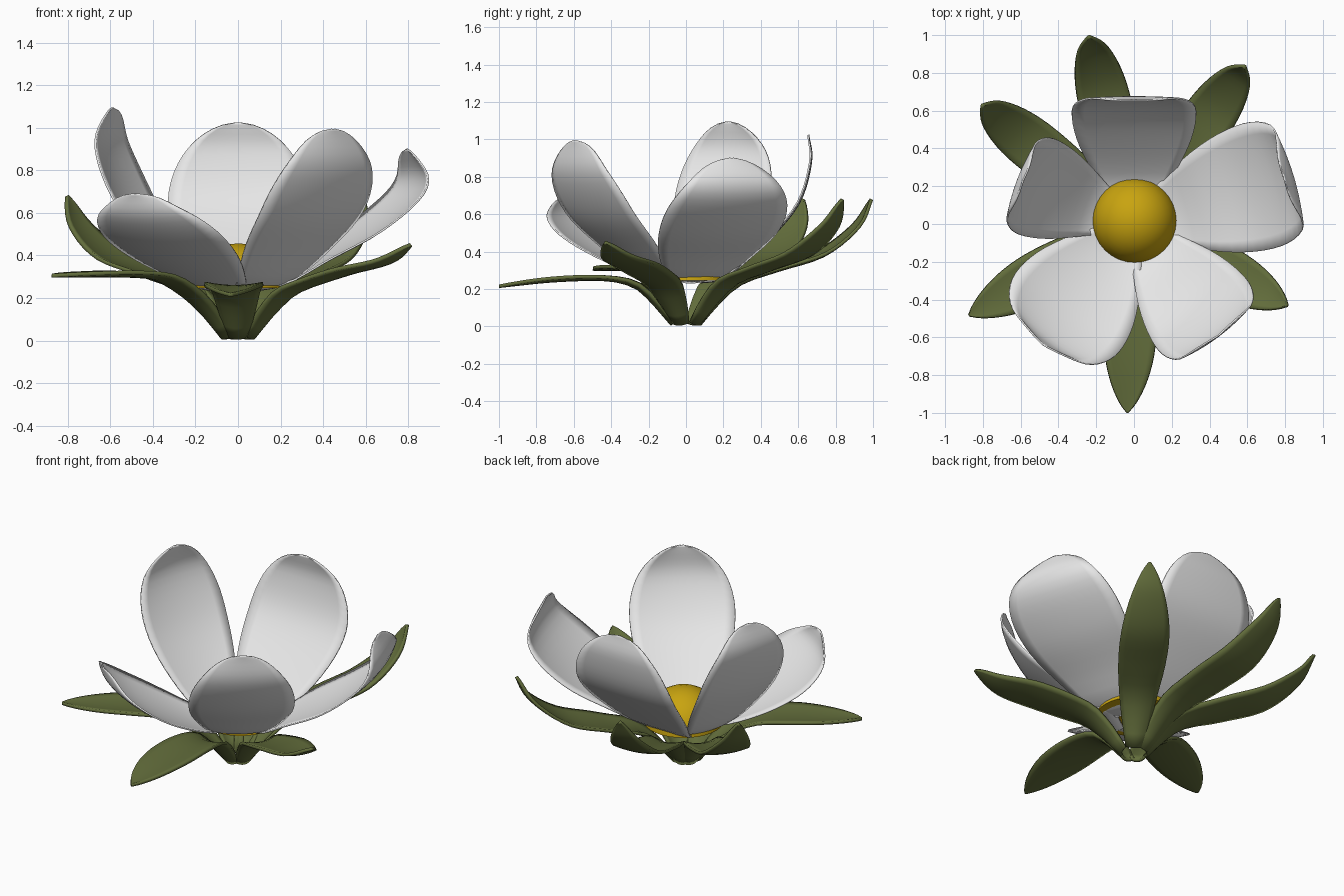
import bpy, bmesh, math
from mathutils import Vector

if "Cube" in bpy.data.objects:
    bpy.data.objects.remove(bpy.data.objects["Cube"])


def material(name, rgb):
    m = bpy.data.materials.new(name)
    m.diffuse_color = (*rgb, 1)
    m.use_nodes = True
    m.node_tree.nodes["Principled BSDF"].inputs["Base Color"].default_value = m.diffuse_color
    return m


WHITE = material("petal white", (0.80, 0.80, 0.80))
GREEN = material("sepal green", (0.125, 0.155, 0.045))
YELLOW = material("centre yellow", (0.58, 0.37, 0.005))


def finish(bm, name, mat):
    me = bpy.data.meshes.new(name)
    bm.to_mesh(me)
    bm.free()
    me.materials.append(mat)
    ob = bpy.data.objects.new(name, me)
    bpy.context.collection.objects.link(ob)
    for p in me.polygons:
        p.use_smooth = True
    return ob


def sample(pts):
    """Smooth curve through the (radius, height) points, as a function of arc length 0..1."""
    p = [Vector(q) for q in pts]
    p = [2 * p[0] - p[1]] + p + [2 * p[-1] - p[-2]]
    fine = []
    for i in range(1, len(p) - 2):
        a, b, c, d = p[i - 1:i + 3]
        for k in range(16):
            t = k / 16
            fine.append(0.5 * (2 * b + (c - a) * t + (2 * a - 5 * b + 4 * c - d) * t ** 2
                               + (3 * b - a - 3 * c + d) * t ** 3))
    fine.append(p[-2])
    lens = [0]
    for a, b in zip(fine, fine[1:]):
        lens.append(lens[-1] + (b - a).length)

    def at(t):
        s = t * lens[-1]
        for i in range(len(fine) - 1):
            if s <= lens[i + 1] + 1e-9:
                f = (s - lens[i]) / (lens[i + 1] - lens[i])
                return fine[i].lerp(fine[i + 1], f), (fine[i + 1] - fine[i]).normalized()
        return fine[-1], (fine[-1] - fine[-2]).normalized()
    return at


def leaf(name, angle, profile, half, base, widest, power, cup, base_cup, thick, mat, rows=22, cols=10):
    """Curved blade: width outline swept along a radial profile, with cupped edges."""
    at = sample(profile)
    a = math.radians(angle)
    out, side = Vector((math.cos(a), math.sin(a), 0)), Vector((-math.sin(a), math.cos(a), 0))
    up = Vector((0, 0, 1))
    bm = bmesh.new()
    grid = []
    for i in range(rows + 1):
        t = 1 - (1 - i / rows) ** 1.5
        if t < widest:
            w = base + (1 - base) * math.sin(math.pi / 2 * t / widest)
        else:
            w = max(0, 1 - ((t - widest) / (1 - widest)) ** 2) ** power
        w = max(w, 0.03)
        c, tan = at(t)
        depth = (cup + base_cup * max(0, 1 - t / 0.4)) * w
        row = []
        for j in range(cols + 1):
            u = 2 * j / cols - 1
            q = c + Vector((-tan.y, tan.x)) * depth * u * u
            row.append(bm.verts.new(out * q.x + up * q.y + side * u * half * w))
        grid.append(row)
    for r0, r1 in zip(grid, grid[1:]):
        for j in range(cols):
            bm.faces.new((r0[j], r1[j], r1[j + 1], r0[j + 1]))
    bmesh.ops.recalc_face_normals(bm, faces=bm.faces)
    ob = finish(bm, name, mat)
    s = ob.modifiers.new("thickness", "SOLIDIFY")
    s.thickness, s.offset = thick, 0
    return ob


# petals: angle, half width, cup depth, radial profile
root = [(0.08, 0.235), (0.21, 0.262)]
petals = [
    (90, 0.33, 0.01, root + [(0.41, 0.43), (0.60, 0.65), (0.67, 0.88), (0.655, 1.025)]),
    (17, 0.34, 0.03, root + [(0.38, 0.36), (0.62, 0.49), (0.82, 0.65), (0.88, 0.77), (0.83, 0.90)]),
    (307, 0.30, 0.03, root + [(0.40, 0.41), (0.60, 0.59), (0.73, 0.81), (0.74, 0.995)]),
    (233, 0.345, 0.045, root + [(0.42, 0.35), (0.62, 0.46), (0.76, 0.58), (0.80, 0.69)]),
    (159, 0.27, 0.025, root + [(0.38, 0.43), (0.55, 0.66), (0.655, 0.92), (0.63, 1.095)]),
]
for n, (ang, half, cup, prof) in enumerate(petals, 1):
    leaf(f"petal_{n}", ang, prof, half, 0.33, 0.63, 0.52, cup, 0, 0.009, WHITE)

# sepals: three with raised tips at the back, three flatter ones
foot = [(0.075, 0.01), (0.18, 0.13), (0.30, 0.23)]
raised = foot + [(0.50, 0.30), (0.75, 0.38), (0.94, 0.53), (1.02, 0.68)]
sepals = [
    (55, raised),
    (103.5, raised),
    (142, raised),
    (209, foot + [(0.42, 0.29), (0.60, 0.305), (0.80, 0.305), (1.00, 0.305)]),
    (268, foot[:2] + [(0.27, 0.21), (0.42, 0.25), (0.70, 0.245), (1.0, 0.215)]),
    (332, foot + [(0.55, 0.31), (0.78, 0.365), (0.92, 0.45)]),
]
for n, (ang, prof) in enumerate(sepals, 1):
    leaf(f"sepal_{n}", ang, prof, 0.138, 0.35, 0.58, 0.78, 0.015, 0.05, 0.018, GREEN, cols=8)

# domed flower centre with a flat underside
bm = bmesh.new()
bmesh.ops.create_uvsphere(bm, u_segments=32, v_segments=16, radius=0.225)
bmesh.ops.bisect_plane(bm, geom=bm.verts[:] + bm.edges[:] + bm.faces[:], plane_co=(0, 0, 0.015),
                       plane_no=(0, 0, 1), clear_inner=True)
bmesh.ops.holes_fill(bm, edges=[e for e in bm.edges if e.is_boundary])
bmesh.ops.translate(bm, verts=bm.verts, vec=(0.003, 0.018, 0.232))
dome = finish(bm, "flower_centre", YELLOW)
bpy.context.view_layer.objects.active = dome
dome.select_set(True)
bpy.ops.object.shade_smooth_by_angle(angle=math.radians(40))
